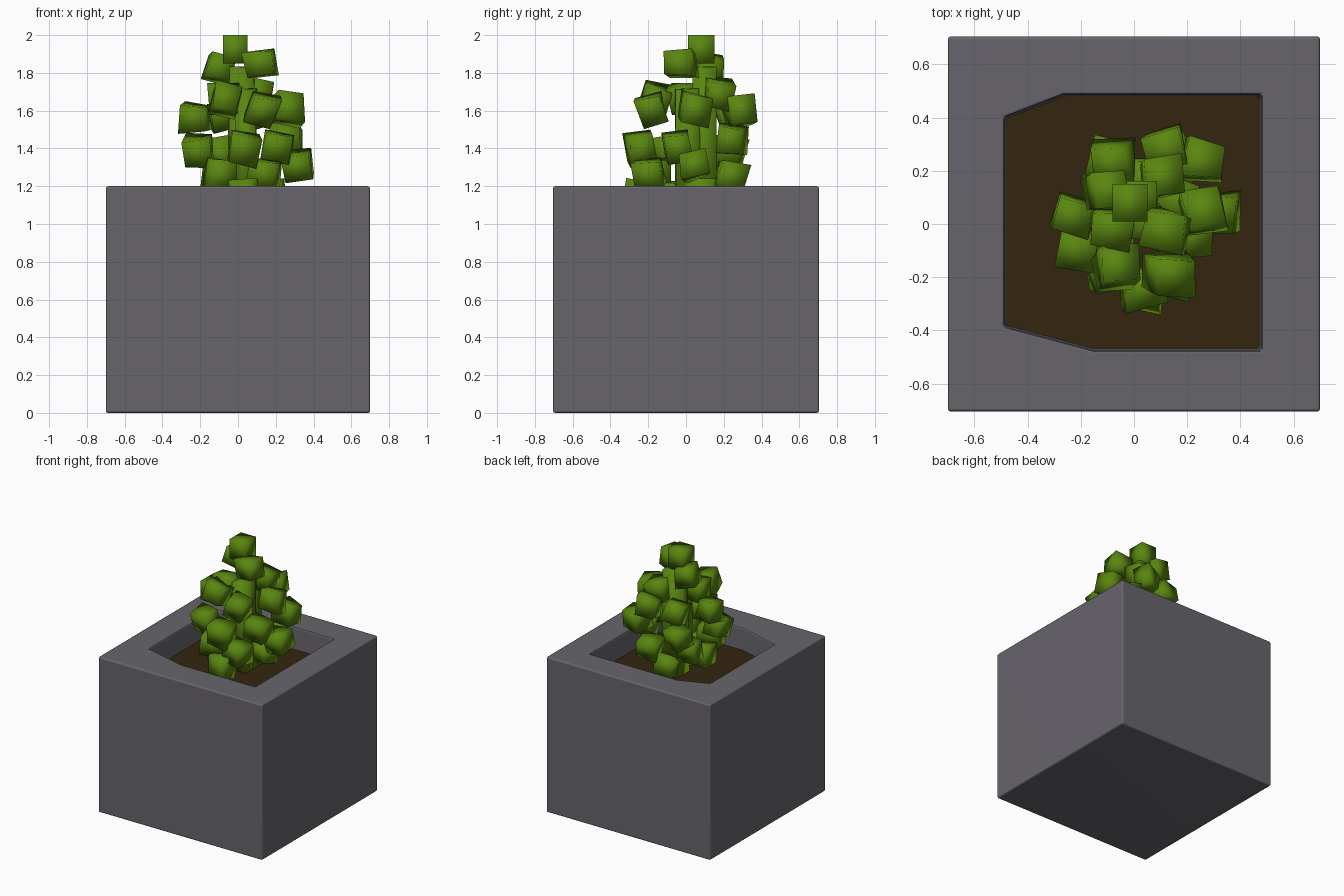
import bpy, bmesh, math, random
from mathutils import Vector, Euler

if "Cube" in bpy.data.objects:
    bpy.data.objects.remove(bpy.data.objects["Cube"])

random.seed(4)


def material(name, rgb):
    m = bpy.data.materials.new(name)
    m.diffuse_color = (*rgb, 1)
    m.use_nodes = True
    m.node_tree.nodes["Principled BSDF"].inputs["Base Color"].default_value = m.diffuse_color
    return m


STONE = material("grey stone", (0.135, 0.130, 0.148))
SOIL = material("dark soil", (0.034, 0.018, 0.005))
LEAF = material("leaf green", (0.102, 0.240, 0.005))


def make(name, bm, mat):
    bmesh.ops.recalc_face_normals(bm, faces=bm.faces)
    me = bpy.data.meshes.new(name)
    bm.to_mesh(me)
    bm.free()
    me.materials.append(mat)
    ob = bpy.data.objects.new(name, me)
    bpy.context.collection.objects.link(ob)
    return ob


def prism(name, outline, z0, z1, mat, flare=1.0):
    bm = bmesh.new()
    low = [bm.verts.new((x, y, z0)) for x, y in outline]
    top = [bm.verts.new((x * flare, y * flare, z1)) for x, y in outline]
    n = len(outline)
    bm.faces.new(low)
    bm.faces.new(top)
    for i in range(n):
        bm.faces.new((low[i], low[(i + 1) % n], top[(i + 1) % n], top[i]))
    return make(name, bm, mat)


SOIL_Z = 1.03
opening = [(-0.48, -0.38), (-0.15, -0.468), (0.472, -0.468),
           (0.472, 0.48), (-0.26, 0.48), (-0.48, 0.395)]

# Stone planter: block, worn edges, chipped square opening
planter = prism("planter", [(-.7, -.705), (.7, -.705), (.7, .705), (-.7, .705)], 0, 1.2, STONE)
cutter = prism("opening_cutter", opening, SOIL_Z - 0.03, 1.25, STONE, 1.02)
cutter.hide_render = True
cutter.hide_viewport = False
cutter.display_type = 'WIRE'
cut = planter.modifiers.new("opening", 'BOOLEAN')
cut.operation = 'DIFFERENCE'
cut.solver = 'EXACT'
cut.object = cutter
wear = planter.modifiers.new("worn edges", 'BEVEL')
wear.width = 0.012
wear.segments = 2
wear.limit_method = 'ANGLE'
wear.angle_limit = math.radians(50)
for p in planter.data.polygons:
    p.use_smooth = True
wn = planter.modifiers.new("normals", 'WEIGHTED_NORMAL')
wn.keep_sharp = True

# Soil bed
prism("soil", [(x * 1.01, y * 1.01) for x, y in opening], SOIL_Z - 0.05, SOIL_Z, SOIL)


# Leaf clumps: slightly warped cubes
def clump(name, x, y, z, sx, sy, sz, turn=0.15, warp=0.012):
    bm = bmesh.new()
    bmesh.ops.create_cube(bm, size=1)
    rot = Euler([random.uniform(-turn, turn) for _ in range(3)]).to_matrix()
    for v in bm.verts:
        p = Vector((v.co.x * sx, v.co.y * sy, v.co.z * sz))
        p += Vector([random.uniform(-warp, warp) for _ in range(3)])
        v.co = rot @ p + Vector((x, y, z))
    ob = make(name, bm, LEAF)
    for p in ob.data.polygons:
        p.use_smooth = True


# Upright stem
clump("stem", 0.02, 0.10, 1.42, 0.13, 0.13, 0.82, 0.02, 0.01)
clump("stem_core", 0.04, 0.01, 1.38, 0.12, 0.13, 0.68, 0.04, 0.01)
clump("crown_leaf", -0.015, 0.08, 1.925, 0.13, 0.14, 0.15, 0, 0)

# x, y, z of each clump, from the top down
leaves = [
    (-0.10, 0.13, 1.83), (0.125, -0.03, 1.85),
    (-0.07, -0.17, 1.66), (0.13, -0.19, 1.61), (0.11, 0.17, 1.69),
    (0.26, 0.05, 1.61), (-0.23, 0.03, 1.56), (0.12, 0.285, 1.59),
    (-0.08, 0.24, 1.57), (-0.08, -0.02, 1.66),
    (0.26, 0.24, 1.44), (0.31, 0.04, 1.31), (0.21, -0.05, 1.40),
    (-0.21, -0.09, 1.39), (0.03, -0.24, 1.40), (-0.09, 0.23, 1.38),
    (-0.09, -0.17, 1.26), (0.14, -0.20, 1.27), (0.14, 0.24, 1.25),
    (-0.11, 0.12, 1.25), (0.04, -0.25, 1.15), (0.17, 0.08, 1.17),
    (-0.10, -0.05, 1.15), (0.03, 0.17, 1.11),
]
for i, (x, y, z) in enumerate(leaves):
    s = 0.145
    clump(f"leaf_{i + 1:02d}", x, y, z, s, s * 0.95, s, 0.25, 0.014)
